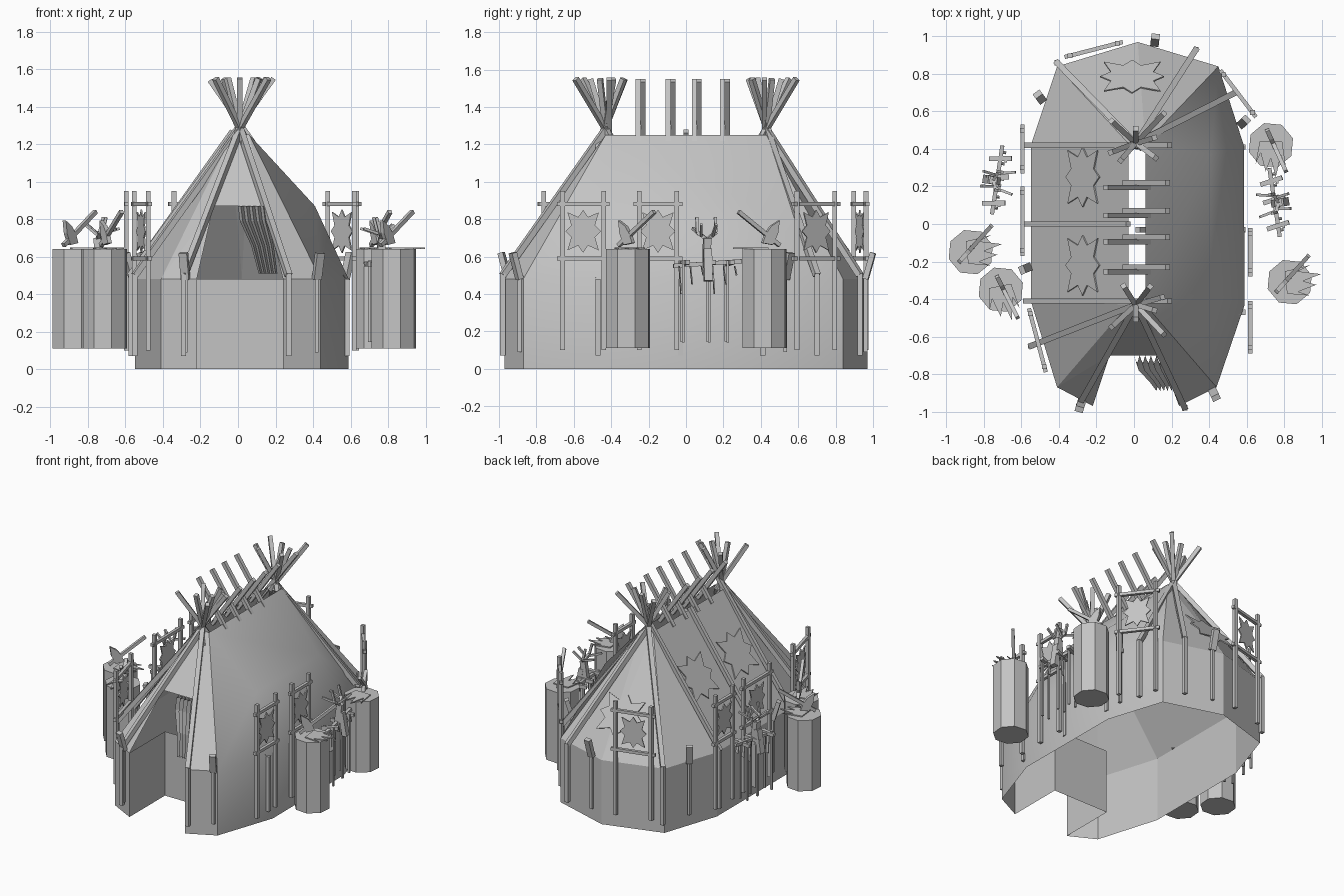
import bpy, bmesh, math
from mathutils import Vector, Matrix

if "Cube" in bpy.data.objects:
    bpy.data.objects.remove(bpy.data.objects["Cube"])

grey = bpy.data.materials.new("plain_grey")
grey.use_nodes = True
grey.diffuse_color = (0.55, 0.55, 0.55, 1)
grey.node_tree.nodes["Principled BSDF"].inputs["Base Color"].default_value = (0.55, 0.55, 0.55, 1)


def finish(name, bm):
    bmesh.ops.recalc_face_normals(bm, faces=bm.faces)
    mesh = bpy.data.meshes.new(name)
    bm.to_mesh(mesh)
    bm.free()
    mesh.materials.append(grey)
    obj = bpy.data.objects.new(name, mesh)
    bpy.context.scene.collection.objects.link(obj)
    return obj


def beam(bm, p, q, w=0.028, d=None):
    """Square timber from p to q."""
    p, q = Vector(p), Vector(q)
    axis = q - p
    m = Matrix.Translation((p + q) / 2) @ axis.to_track_quat('Z', 'Y').to_matrix().to_4x4()
    m = m @ Matrix.Diagonal((w, d or w, axis.length, 1))
    bmesh.ops.create_cube(bm, size=1, matrix=m)


def star(bm, centre, u, v, ru, rv, points=8):
    """Thin spiky hide spanned by the directions u and v."""
    u, v, c = Vector(u).normalized(), Vector(v).normalized(), Vector(centre)
    n = u.cross(v) * 0.004
    rim = []
    for i in range(points * 2):
        a = math.pi * (i + 1) / points
        # square outline with every second corner pulled in
        r = 1 / max(abs(math.cos(a)), abs(math.sin(a))) if i % 2 else 0.72
        r = min(r, 1.25)
        rim.append(c + u * ru * r * math.cos(a) + v * rv * r * math.sin(a))
    sheet(bm, rim, n)


def sheet(bm, rim, n):
    a = [bm.verts.new(p + n) for p in rim]
    b = [bm.verts.new(p - n) for p in rim]
    bm.faces.new(a)
    bm.faces.new(b[::-1])
    for i in range(len(a)):
        j = (i + 1) % len(a)
        bm.faces.new((a[i], b[i], b[j], a[j]))


# Tent cover: upright wall, sloping roof open along the ridge, recessed doorway
EAVE, RIDGE = 0.48, 1.25
outline = [(-.22, -.97), (-.41, -.87), (-.55, -.41), (-.55, .42), (-.41, .84), (.02, .97),
           (.45, .84), (.585, .42), (.59, -.43), (.44, -.87), (.24, -.97)]
bm = bmesh.new()
E = [bm.verts.new((x, y, EAVE)) for x, y in outline]
B = [bm.verts.new((x, y, 0)) for x, y in outline]
LF, LB = (bm.verts.new((-.03, y, RIDGE)) for y in (-.43, .43))
RF, RB = (bm.verts.new((.06, y, RIDGE)) for y in (-.43, .43))
MF, MB = (bm.verts.new((.41, y, .87)) for y in (-.37, .37))
DL, DR = (bm.verts.new((x, -.70, .87)) for x in (-.13, .14))
for i in range(10):
    f = bm.faces.new((E[i], E[i + 1], B[i + 1], B[i]))
    f.smooth = i in (6, 7, 8)
for f in [(E[0], E[1], DL), (E[1], LF, DL), (E[1], E[2], LF), (E[2], E[3], LB, LF),
          (E[3], E[4], LB), (E[4], E[5], LB), (E[5], RB, LB), (E[5], E[6], RB),
          (E[9], E[10], DR), (E[9], DR, RF), (DL, LF, RF, DR)]:
    bm.faces.new(f)
for f in [(E[7], E[8], MF, MB), (MB, MF, RF, RB), (E[8], E[9], MF), (E[9], RF, MF),
          (E[6], E[7], MB), (E[6], MB, RB)]:
    bm.faces.new(f).smooth = True
inner = [[bm.verts.new((x, -.55, z)) for z in (0, EAVE)] for x in (-.22, .24)]
for k, e in ((0, 0), (1, 10)):
    bm.faces.new((B[e], E[e], inner[k][1], inner[k][0]))
bm.faces.new((inner[0][0], inner[0][1], inner[1][1], inner[1][0]))
finish("tent_cover", bm)

# Pleated door curtain, swept to one side
bm = bmesh.new()
rows = [(0, .15, -.70, .87), (.01, .16, -.73, .79), (.07, .19, -.79, .66), (.11, .21, -.84, .51)]
grid = [[bm.verts.new((x0 + (x1 - x0) * i / 10, y - .05 * (i % 2), z)) for i in range(11)]
        for x0, x1, y, z in rows]
for r0, r1 in zip(grid, grid[1:]):
    for i in range(10):
        bm.faces.new((r0[i], r0[i + 1], r1[i + 1], r1[i]))
finish("door_curtain", bm)

# Rafters along both slopes, with upright posts below
bm = bmesh.new()
for y in (-.41, 0, .42):
    top = (-.03, y, RIDGE + .02) if y == 0 else (.19, y, 1.55)
    beam(bm, (-.58, y, .5), top)
    beam(bm, (-.57, y, .07), (-.57, y, .51))
for y in (-.47, -.03, .41):
    beam(bm, (.56, y, .48), (.02, y, RIDGE - .03))
    beam(bm, (.58, y, .07), (.58, y, .48))
finish("side_rafters", bm)

# Crossed pole ends over the ridge
bm = bmesh.new()
for y in (-.24, -.08, .06, .21):
    beam(bm, (-.05, y + .01, 1.21), (.18, y + .01, 1.54))
    beam(bm, (.08, y - .015, 1.21), (-.15, y - .015, 1.54))
finish("ridge_poles", bm)

# Pole fans at both ends
bm = bmesh.new()
for s, feet in ((-1, [(-.29, -.96), (.27, -.98), (-.55, -.65)]),
                (1, [(-.41, .86), (.33, .93), (.54, .7)])):
    hub = Vector((.01, s * .43, RIDGE + .03))
    for x, y in feet:
        foot = Vector((x, y, .5))
        beam(bm, foot, hub, .032)
        over = (hub - foot).normalized()
        beam(bm, hub - over * .03, hub + Vector((over.x * .25, over.y * .18, .27)))
        beam(bm, (x, y, .07), (x, y, .51))
    for dx, dy in ((.15, .16), (-.13, .12), (0, .08), (.1, .03)):
        beam(bm, hub - Vector((dx, s * dy, .25)) * .2, hub + Vector((dx, s * dy, .27)))
finish("end_poles", bm)

# Leaning pegs against the wall
bm = bmesh.new()
for x, y in ((-.49, .66), (.11, .96), (.57, .53), (.42, -.89), (-.56, -.23), (-.28, -.95)):
    out = Vector((x, y, 0)).normalized()
    base = Vector((x, y, .48))
    beam(bm, base, base + out * .04 + Vector((0, 0, .14)), .045, .03)
    beam(bm, (x, y, .09), base, .02)
finish("wall_pegs", bm)

# Stretching frames with spiky hides
frames, hides = bmesh.new(), bmesh.new()
for a, b in (((.62, -.28), (.62, -.02)), ((.62, -.69), (.62, -.41)), ((.46, .82), (.65, .57)),
             ((-.595, .27), (-.595, .53)), ((-.595, -.17), (-.595, .2)),
             ((-.56, -.45), (-.47, -.79)), ((-.37, .89), (-.06, .97))):
    a, b = Vector((*a, 0)), Vector((*b, 0))
    along = (b - a).normalized()
    up = Vector((0, 0, 1))
    for p in (a + along * .03, b - along * .03):
        beam(frames, p + up * .1, p + up * .95, .025)
    for z in (.59, .88):
        beam(frames, a + up * z, b + up * z, .022)
    star(hides, (a + b) / 2 + up * .735, along, up, .095, .115)
finish("hide_frames", frames)
finish("stretched_hides", hides)

# Painted stars lying on the roof
bm = bmesh.new()
for y in (.25, -.22):
    star(bm, (-.273, y, .902), (0, 1, 0), (.52, 0, .77), .16, .16)
star(bm, (-.01, .785, .75), (1, 0, 0), (0, -.56, .78), .17, .15)
finish("roof_stars", bm)

# Stumps, each with a jagged pelt and a hatchet
stumps, pelts, hatchets = bmesh.new(), bmesh.new(), bmesh.new()
for cx, cy, px, py, lo, hi in ((.73, .42, 0, -1, (.71, .5), (.81, .28)),
                               (.83, -.31, 1, .1, (.76, -.36), (.93, -.17)),
                               (-.87, -.15, 1, .1, (-.93, -.2), (-.76, -.01)),
                               (-.71, -.35, .2, -1, (-.73, -.28), (-.62, -.5))):
    bmesh.ops.create_cone(stumps, cap_ends=True, segments=8, radius1=.123, radius2=.123, depth=.53,
                          matrix=Matrix.Translation((cx, cy, .375)) @ Matrix.Rotation(.3, 4, 'Z'))
    d = Vector((px, py, 0)).normalized()
    side = Vector((-d.y, d.x, 0))
    c = Vector((cx, cy, .645))
    rim = [c - side * .06 - d * .02, c + side * .06 - d * .02]
    for i in range(7):
        reach = (.12, .05, .17, .07, .14, .04, .1)[i]
        rim.append(c + d * reach + side * (.08 - i * .027))
    sheet(pelts, rim, Vector((0, 0, .004)))
    p, q = Vector((*lo, .66)), Vector((*hi, .84))
    beam(hatchets, p, q, .022)
    flat = Vector((q.x - p.x, q.y - p.y, 0)).normalized()
    h = p.lerp(q, .18)
    rim = [h + flat * x + Vector((0, 0, z)) for x, z in
           ((-.03, .03), (-.04, .1), (.01, .07), (.04, .03), (.06, -.02), (.0, -.03))]
    sheet(hatchets, rim, flat.cross(Vector((0, 0, 1))) * .012)
finish("stumps", stumps)
finish("pelts", pelts)
finish("hatchets", hatchets)

# Drying racks with hanging strips, an animal skull and antlers
for name, cx, cy, s in (("left_rack", .75, .11, 1), ("right_rack", -.73, .23, -1)):
    bm = bmesh.new()
    turn = Matrix.Translation((cx, cy, 0)) @ Matrix.Rotation(.15 * s, 4, 'Z')

    def bar(p, q, w=.018, d=None):
        beam(bm, turn @ Vector(p), turn @ Vector(q), w, d)
    bar((0, -.18, .55), (0, .19, .575), .022)
    for y in (-.13, .01, .11):
        bar((-.06, y, .56), (.06, y + .02, .57), .025)
        for x in (-.035, .03):
            bar((x, y, .11 + abs(x)), (x, y, .58), .014)
    for i in range(6):
        y = -.15 + i * .06
        bar((.015, y, .55), (.015, y + .01, .4 + .05 * (i % 3)), .022, .006)
    # skull
    bar((.03 * s, 0, .64), (.06 * s, 0, .47), .045, .035)
    bar((0, 0, .55), (.02 * s, 0, .7), .04)
    # antlers
    for k in (-1, 1):
        bar((.02 * s, 0, .69), (0, k * .05, .73))
        bar((0, k * .05, .73), (-.02 * s, k * .05, .81), .015)
        bar((.01 * s, k * .03, .71), (.08 * s, k * .04, .77), .014)
        bar((0, k * .04, .72), (-.09 * s, k * .06, .75), .014)
    finish(name, bm)
